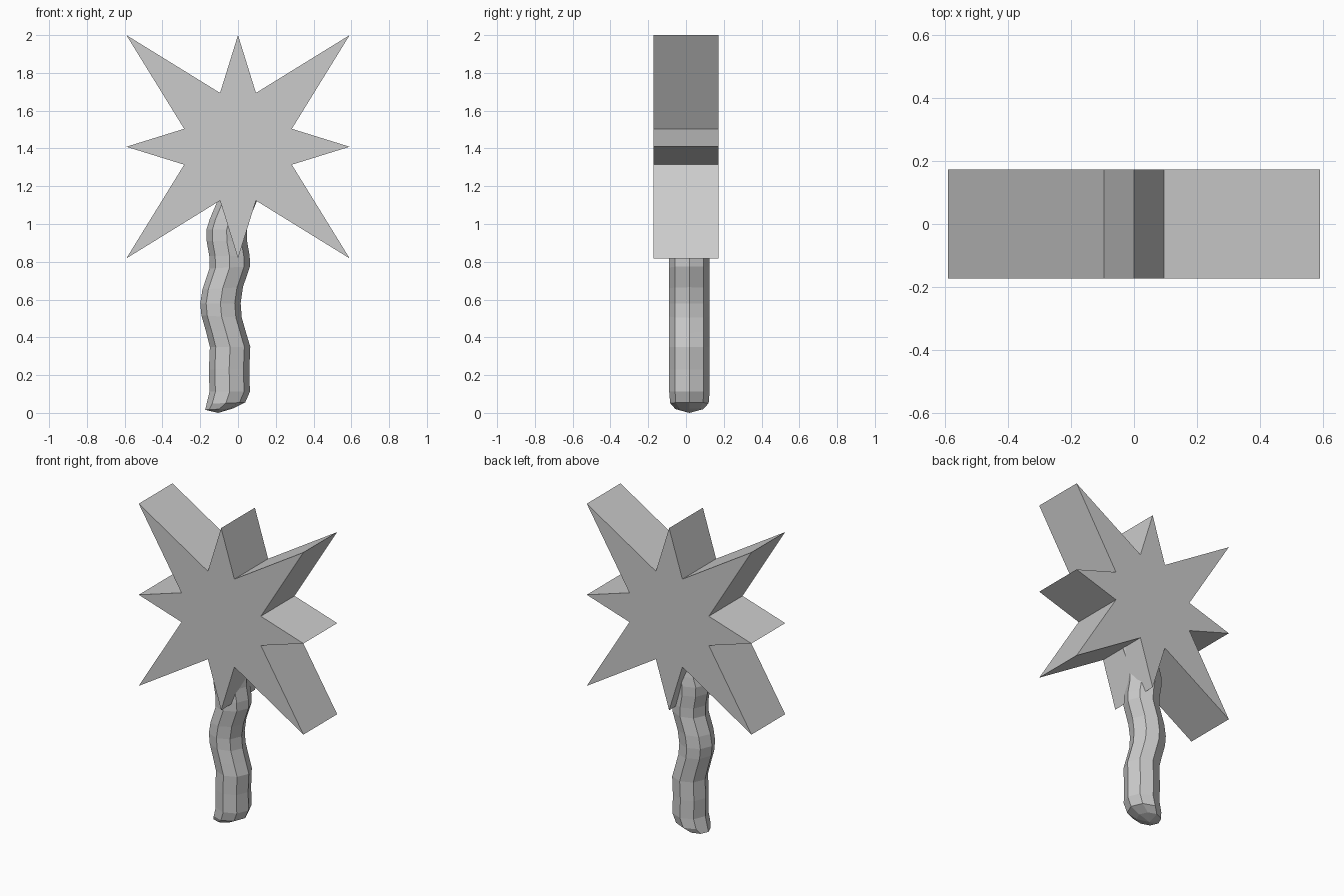
import bpy, bmesh
from math import cos, sin, pi

if "Cube" in bpy.data.objects:
    bpy.data.objects.remove(bpy.data.objects["Cube"])


def make_object(name, bm):
    bmesh.ops.recalc_face_normals(bm, faces=bm.faces[:])
    mesh = bpy.data.meshes.new(name)
    bm.to_mesh(mesh)
    bm.free()
    obj = bpy.data.objects.new(name, mesh)
    bpy.context.collection.objects.link(obj)
    return obj


# Eight-pointed star: one quarter of the outline, rotated four times and extruded
quarter = [(0, 0.591), (0.095, 0.285), (0.591, 0.591), (0.285, 0.095)]
outline = []
x_dir, z_dir = 1, 0
for i in range(4):
    for x, z in quarter:
        outline.append((x * x_dir + z * z_dir, z * x_dir - x * z_dir))
    x_dir, z_dir = -z_dir, x_dir

bm = bmesh.new()
face = bm.faces.new([bm.verts.new((x, -0.173, z + 1.409)) for x, z in outline])
ext = bmesh.ops.extrude_face_region(bm, geom=[face], use_keep_orig=True)
top = [g for g in ext["geom"] if isinstance(g, bmesh.types.BMVert)]
bmesh.ops.translate(bm, verts=top, vec=(0, 0.346, 0))
make_object("star_head", bm)

# Wavy eight-sided handle: rings as (centre x, z, radius, tilt)
rings = [(-0.100, 0.020, 0.074, 0.05), (-0.064, 0.052, 0.102, 0.03),
         (-0.044, 0.112, 0.107, 0), (-0.047, 0.23, 0.107, 0),
         (-0.042, 0.35, 0.107, 0), (-0.064, 0.43, 0.107, -0.06),
         (-0.087, 0.51, 0.107, -0.06), (-0.093, 0.58, 0.107, 0),
         (-0.081, 0.66, 0.107, 0.05), (-0.044, 0.77, 0.107, 0.05),
         (-0.045, 0.83, 0.107, 0), (-0.059, 0.91, 0.107, 0),
         (-0.060, 0.97, 0.107, 0), (-0.043, 1.03, 0.107, 0.05),
         (-0.005, 1.12, 0.107, 0.05), (0.0, 1.20, 0.107, 0)]
SIDES, CENTRE_Y = 8, 0.018
bm = bmesh.new()
loops = []
for cx, cz, r, tilt in rings:
    angles = [2 * pi * k / SIDES for k in range(SIDES)]
    loops.append([bm.verts.new((cx + r * cos(a), CENTRE_Y + r * sin(a),
                                cz + tilt * r * cos(a))) for a in angles])
for a, b in zip(loops, loops[1:]):
    for k in range(SIDES):
        n = (k + 1) % SIDES
        bm.faces.new((a[k], a[n], b[n], b[k]))

# Rounded bottom tip and closed top
tip = bm.verts.new((-0.105, CENTRE_Y, 0.0))
for k in range(SIDES):
    bm.faces.new((tip, loops[0][(k + 1) % SIDES], loops[0][k]))
bm.faces.new(loops[-1])
make_object("handle", bm)
